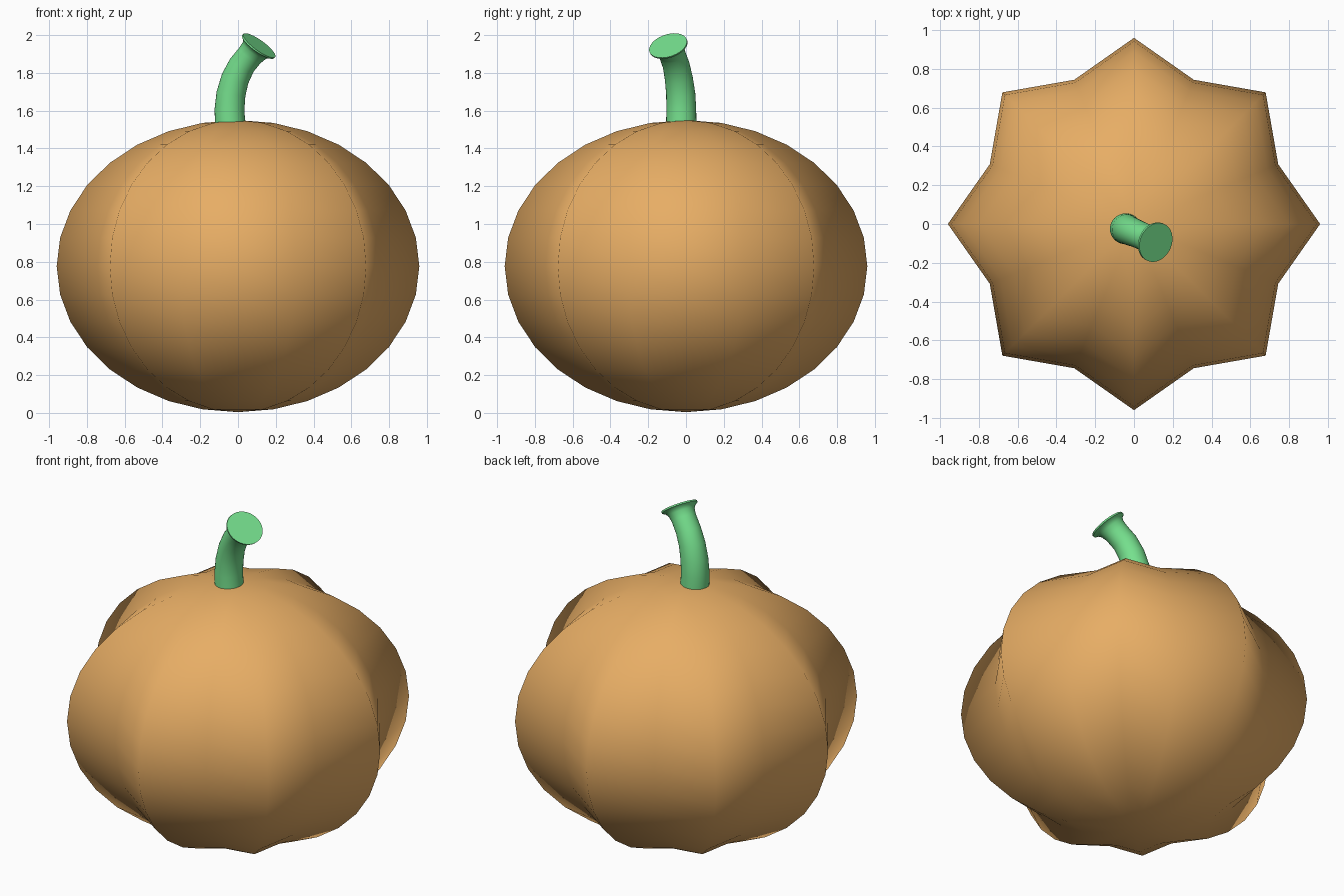
import bpy, math
from mathutils import Vector

if "Cube" in bpy.data.objects:
    bpy.data.objects.remove(bpy.data.objects["Cube"])


def material(name, color):
    m = bpy.data.materials.new(name)
    m.diffuse_color = color
    m.use_nodes = True
    m.node_tree.nodes["Principled BSDF"].inputs["Base Color"].default_value = m.diffuse_color
    return m


def make(name, verts, faces, mat):
    me = bpy.data.meshes.new(name)
    me.from_pydata(verts, [], faces)
    ob = bpy.data.objects.new(name, me)
    bpy.context.collection.objects.link(ob)
    me.materials.append(mat)
    return ob


def smooth(ob, degrees):
    bpy.ops.object.select_all(action='DESELECT')
    ob.select_set(True)
    bpy.context.view_layer.objects.active = ob
    bpy.ops.object.shade_smooth_by_angle(angle=math.radians(degrees))


# Pumpkin body: a 16 x 16 sphere whose alternate meridians are pulled inwards
bpy.ops.mesh.primitive_uv_sphere_add(segments=16, ring_count=16, radius=1)
body = bpy.context.object
body.name = "pumpkin_body"
for v in body.data.vertices:
    step = round(math.atan2(v.co.y, v.co.x) / (math.pi / 8))
    r = 0.96 if step % 2 == 0 else 0.805
    v.co = (v.co.x * r, v.co.y * r, 0.777 + v.co.z * 0.773)
body.data.materials.append(material("pumpkin_orange", (0.8, 0.42, 0.13, 1)))
smooth(body, 180)

# Stem: rings swept along a bent path, flaring into a flat cut end
path = [((-0.042, -0.025, 1.53), 0.08, (0, 0, 1)),
        ((-0.045, -0.025, 1.61), 0.079, (0.0, 0, 1)),
        ((-0.037, -0.028, 1.69), 0.077, (0.16, -0.06, 1)),
        ((-0.015, -0.038, 1.77), 0.074, (0.36, -0.14, 1)),
        ((0.02, -0.052, 1.84), 0.071, (0.55, -0.22, 1)),
        ((0.065, -0.072, 1.895), 0.070, (0.65, -0.28, 0.9)),
        ((0.088, -0.083, 1.920), 0.076, (0.58, -0.27, 0.8)),
        ((0.100, -0.089, 1.933), 0.088, (0.58, -0.27, 0.8)),
        ((0.106, -0.092, 1.939), 0.104, (0.58, -0.27, 0.8)),
        ((0.113, -0.095, 1.945), 0.104, (0.58, -0.27, 0.8))]
N = 32
verts, faces = [], []
for centre, r, direction in path:
    rot = Vector((0, 0, 1)).rotation_difference(Vector(direction).normalized())
    for k in range(N):
        a = 2 * math.pi * k / N
        verts.append(Vector(centre) + rot @ Vector((r * math.cos(a), r * math.sin(a), 0)))
for i in range(len(path) - 1):
    for k in range(N):
        a, b = i * N + k, i * N + (k + 1) % N
        faces.append((a, b, b + N, a + N))
faces.append(tuple(reversed(range(N))))
faces.append(tuple(range(len(verts) - N, len(verts))))
stem = make("stem", verts, faces, material("stem_green", (0.18, 0.75, 0.27, 1)))
smooth(stem, 40)
